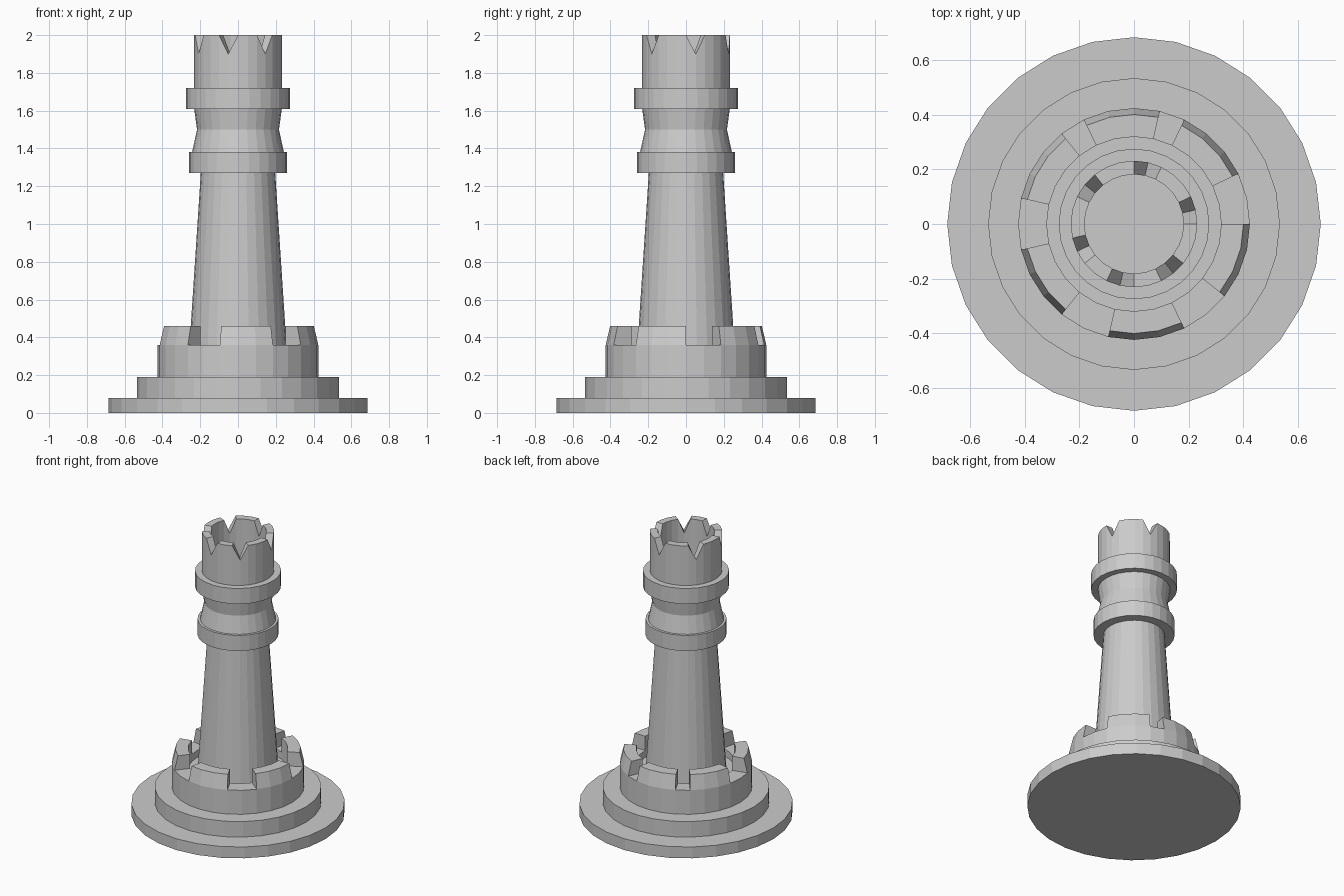
import bpy, bmesh, math

if "Cube" in bpy.data.objects:
    bpy.data.objects.remove(bpy.data.objects["Cube"])

N = 28  # sides of every turned part


def lathe(name, profile, finish=None):
    """Turn a profile (radius, z or function of the step giving z) about z."""
    bm = bmesh.new()
    rows = []
    for r, z in profile:
        zf = z if callable(z) else (lambda k, z=z: z)
        if r == 0:
            rows.append([bm.verts.new((0, 0, zf(0)))] * N)
        else:
            rows.append([bm.verts.new((r * math.cos(2 * math.pi * k / N),
                                       r * math.sin(2 * math.pi * k / N), zf(k)))
                         for k in range(N)])
    strips = []
    for a, b in zip(rows, rows[1:]):
        strip = []
        for k in range(N):
            j = (k + 1) % N
            corners = list(dict.fromkeys([a[k], a[j], b[j], b[k]]))
            strip.append(bm.faces.new(corners))
        strips.append(strip)
    if finish:
        finish(bm, strips)
    bmesh.ops.recalc_face_normals(bm, faces=bm.faces[:])
    mesh = bpy.data.meshes.new(name)
    bm.to_mesh(mesh)
    bm.free()
    obj = bpy.data.objects.new(name, mesh)
    bpy.context.collection.objects.link(obj)
    return obj


# Stepped base with a raised wall of six battlements, three sides wide each
def battlements(bm, strips):
    rim = strips[6]
    for start in (2, 6, 10, 15, 20, 25):
        faces = [rim[(start + i) % N] for i in range(3)]
        new = bmesh.ops.extrude_face_region(bm, geom=faces)["geom"]
        for v in (g for g in new if isinstance(g, bmesh.types.BMVert)):
            v.co.z += 0.10
            if v.co.xy.length > 0.38:  # outer face leans inwards
                v.co.x *= 0.945
                v.co.y *= 0.945
        old = [f for f in faces if f.is_valid]
        if old:
            bmesh.ops.delete(bm, geom=old, context='FACES')


lathe("stepped_base", [(0, 0), (0.685, 0), (0.685, 0.08), (0.535, 0.08),
                       (0.535, 0.19), (0.425, 0.19), (0.425, 0.36),
                       (0.32, 0.36), (0.32, 0.31), (0, 0.31)], battlements)

# Tapered column
lathe("column", [(0, 0.31), (0.26, 0.31), (0.197, 1.27), (0, 1.27)])

# Waisted neck between two collars
lathe("neck", [(0, 1.27), (0.26, 1.27), (0.26, 1.38), (0.243, 1.38),
               (0.217, 1.50), (0.232, 1.61), (0.276, 1.61),
               (0.276, 1.72), (0, 1.72)])

# Hollow crown with six V notches
NOTCHES = {1, 6, 11, 16, 20, 24}


def rim_height(k):
    return 1.90 if k in NOTCHES else 2.0


lathe("crown", [(0.232, 1.72), (0.232, rim_height), (0.182, rim_height),
                (0.182, 1.725), (0, 1.725)])
